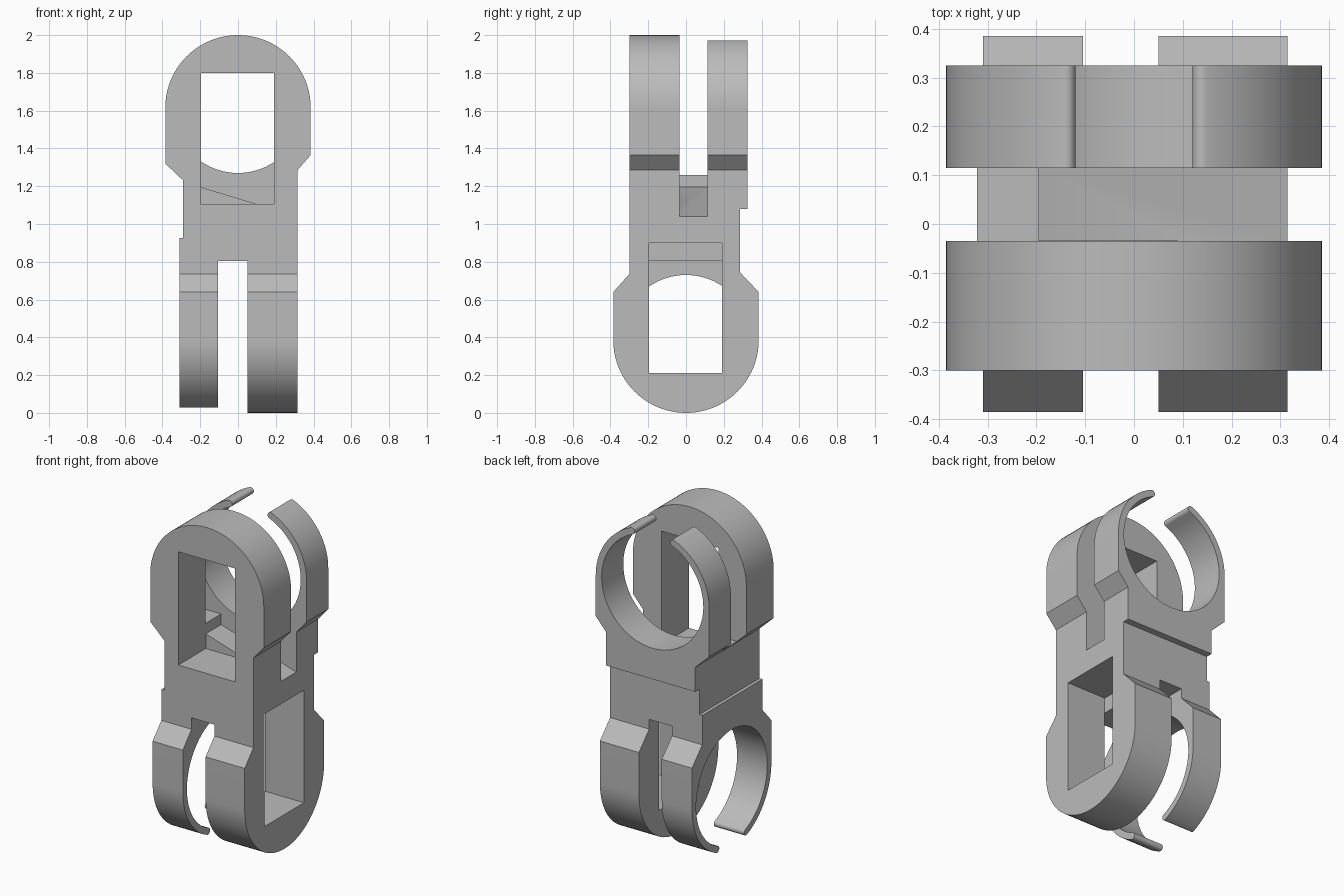
import bpy
import bmesh
from math import sin, cos, radians, degrees, asin

if "Cube" in bpy.data.objects:
    bpy.data.objects.remove(bpy.data.objects["Cube"], do_unlink=True)

TOP, BOTTOM = 1.615, 0.385      # hinge centre heights
OUTER, INNER = 0.385, 0.345     # knuckle and clip radii

grey = bpy.data.materials.new("plain_grey")
grey.use_nodes = True
grey.diffuse_color = (0.5, 0.5, 0.5, 1)
grey.node_tree.nodes["Principled BSDF"].inputs["Base Color"].default_value = (0.5, 0.5, 0.5, 1)


def arc(cu, cv, r, start, end, n):
    angles = [radians(start + (end - start) * i / n) for i in range(n + 1)]
    return [(cu + r * cos(a), cv + r * sin(a)) for a in angles]


def prism(name, outline, axis, near, far):
    """Extrude an outline (sideways, z) along x or y."""
    def place(u, v, t):
        return (t, u, v) if axis == "x" else (u, t, v)
    bm = bmesh.new()
    face = bm.faces.new([bm.verts.new(place(u, v, near)) for u, v in outline])
    grown = bmesh.ops.extrude_face_region(bm, geom=[face])["geom"]
    for item in grown:
        if isinstance(item, bmesh.types.BMVert):
            item.co["xyz".index(axis)] = far
    bmesh.ops.recalc_face_normals(bm, faces=bm.faces)
    mesh = bpy.data.meshes.new(name)
    bm.to_mesh(mesh)
    bm.free()
    mesh.materials.append(grey)
    obj = bpy.data.objects.new(name, mesh)
    bpy.context.collection.objects.link(obj)
    return obj


def combine(target, tool, operation):
    mod = target.modifiers.new("combine", "BOOLEAN")
    mod.operation, mod.solver, mod.object = operation, "EXACT", tool
    bpy.context.view_layer.objects.active = target
    bpy.ops.object.modifier_apply(modifier=mod.name)
    bpy.data.objects.remove(tool, do_unlink=True)


def rect(u0, u1, v0, v1):
    return [(u0, v0), (u1, v0), (u1, v1), (u0, v1)]


def clip_opening(centre, flip):
    """Round hole with a narrow mouth between two rounded clip tips."""
    mid, tip = (OUTER + INNER) / 2, (OUTER - INNER) / 2
    d = degrees(asin(0.14 / mid))
    a, b = radians(90 - d), radians(90 + d)
    pts = arc(0, 0, INNER, 90 + d, 450 - d, 64)
    pts += arc(mid * cos(a), mid * sin(a), tip, 270 - d, 90 - d, 10)[1:]
    pts += [(0.6 * cos(a), 0.6 * sin(a)), (0.6 * cos(b), 0.6 * sin(b))]
    pts += arc(mid * cos(b), mid * sin(b), tip, 90 + d, -90 + d, 10)[:-1]
    return [(u, centre + flip * v) for u, v in pts]


# Solid body: two rounded ends at right angles, joined by a core block
upper = [(-0.29, 1.08), (0.315, 1.08), (0.315, 1.285), (0.385, 1.365)]
upper += arc(0, TOP, OUTER, 0, 180, 48) + [(-0.385, 1.32), (-0.29, 1.23)]
lower = [(-0.30, 0.925), (0.285, 0.925), (0.285, 0.745), (0.385, 0.64)]
lower += arc(0, BOTTOM, OUTER, 0, -180, 48) + [(-0.385, 0.64), (-0.30, 0.735)]

link = prism("joint_link", rect(-0.29, 0.315, 0.925, 1.08), "y", -0.30, 0.285)
combine(link, prism("upper_end", upper, "y", -0.30, 0.325), "UNION")
combine(link, prism("lower_end", lower, "x", -0.31, 0.315), "UNION")

# Upper gap with a stepped, sloping floor; lower gap with a flat ceiling
slope = [(-0.6, 1.26), (-0.195, 1.26), (-0.195, 1.195), (0.6, 0.953), (0.6, 2.2), (-0.6, 2.2)]
cuts = [
    prism("upper_gap", slope, "y", -0.035, 0.115),
    prism("lower_gap", rect(-0.6, 0.6, -0.2, 0.805), "x", -0.105, 0.05),
    # Rectangular windows through the solid knuckles
    prism("upper_window", rect(-0.195, 0.19, 1.105, 1.8), "y", -0.5, -0.034),
    prism("lower_window", rect(-0.195, 0.19, 0.21, 0.9), "x", 0.049, 0.5),
    # Open round clips
    prism("upper_clip", clip_opening(TOP, 1), "y", 0.05, 0.5),
    prism("lower_clip", clip_opening(BOTTOM, -1), "x", -0.5, -0.04),
]
for cutter in cuts:
    combine(link, cutter, "DIFFERENCE")

bpy.ops.object.select_all(action="DESELECT")
link.select_set(True)
bpy.context.view_layer.objects.active = link
bpy.ops.object.shade_smooth_by_angle(angle=radians(25))
